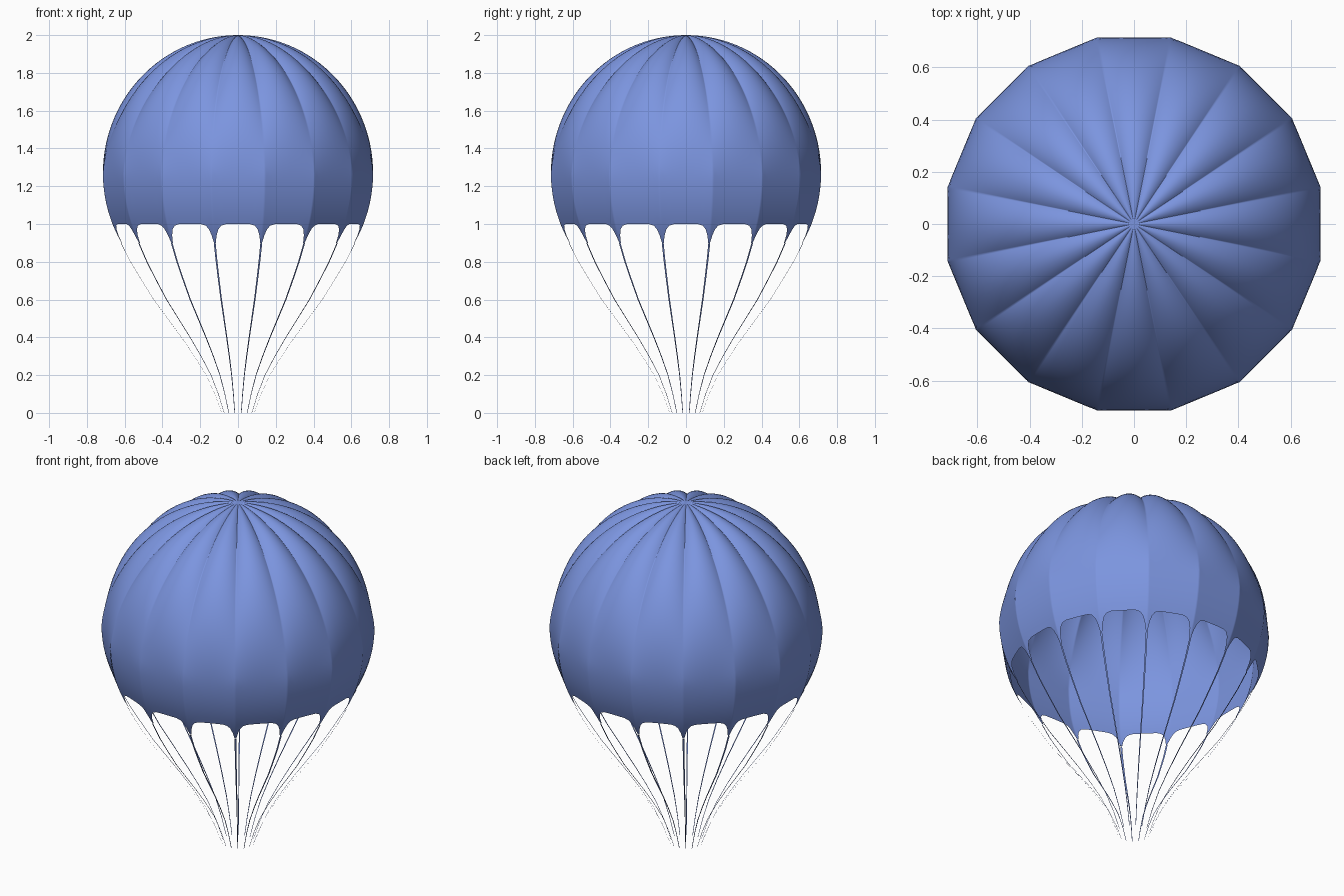
import bpy, bmesh
from math import pi, sin, cos, acos, tan
from mathutils import Vector

cube = bpy.data.objects.get("Cube")
if cube:
    bpy.data.objects.remove(cube, do_unlink=True)

GORES = 16
HALF = pi / GORES
RADIUS, HEIGHT, WAIST = 0.715, 0.73, 1.27
HEM, TIP = 1.0, 0.9
ROWS = 36

fabric = bpy.data.materials.new("blue fabric")
fabric.use_nodes = True
blue = (0.2, 0.3, 0.74, 1)
fabric.diffuse_color = blue
bsdf = fabric.node_tree.nodes["Principled BSDF"]
bsdf.inputs["Base Color"].default_value = blue
bsdf.inputs["Roughness"].default_value = 0.8


def make_object(name, bm):
    bmesh.ops.remove_doubles(bm, verts=bm.verts, dist=0.0002)
    for face in bm.faces:
        face.smooth = True
    mesh = bpy.data.meshes.new(name)
    bm.to_mesh(mesh)
    bm.free()
    mesh.materials.append(fabric)
    obj = bpy.data.objects.new(name, mesh)
    bpy.context.collection.objects.link(obj)
    return obj


def add_grid(bm, columns):
    """Join neighbouring columns of points, listed top down, with quads."""
    cols = [[bm.verts.new(p) for p in col] for col in columns]
    for a, b in zip(cols, cols[1:]):
        for i in range(len(a) - 1):
            bm.faces.new((a[i], a[i + 1], b[i + 1], b[i]))


def place(outward, sideways, z, angle):
    return Vector((outward * cos(angle) - sideways * sin(angle),
                   outward * sin(angle) + sideways * cos(angle), z))


def canopy_point(u, s, angle):
    """u runs seam to seam (-1..1), s runs from crown to scalloped hem."""
    hem = HEM - (HEM - TIP) * min(1, abs(u) / 0.96) ** 7
    theta = s * acos((hem - WAIST) / HEIGHT)
    dent = 0.032 * max(0, sin(2 * theta)) * u * u if theta < pi / 2 else 0
    r = RADIUS * sin(theta) - dent * sin(theta)
    z = WAIST + HEIGHT * cos(theta) - dent * cos(theta)
    return place(r, r * tan(HALF) * u, z, angle)


# Canopy: sixteen flat-sided gores, puckered towards the crown
half_steps = (0.25, 0.5, 0.68, 0.8, 0.89, 0.96, 1)
steps = [-u for u in reversed(half_steps)] + [0] + list(half_steps)
bm = bmesh.new()
for g in range(GORES):
    angle = 2 * HALF * g
    add_grid(bm, [[canopy_point(u, i / ROWS, angle) for i in range(ROWS + 1)]
                  for u in steps])
make_object("canopy", bm)

# Suspension lines: narrow tapering ribbons running down from each seam
path = ((0.632, 0.9), (0.58, 0.8), (0.525, 0.71), (0.455, 0.6), (0.38, 0.5),
        (0.305, 0.4), (0.235, 0.3), (0.172, 0.2), (0.125, 0.1), (0.088, 0))
bm = bmesh.new()
for g in range(GORES):
    angle = 2 * HALF * (g + 0.5)
    add_grid(bm, [[place(r, side * (0.0015 + 0.0035 * z / TIP), z, angle)
                   for r, z in path] for side in (-1, 1)])
make_object("suspension_lines", bm)
